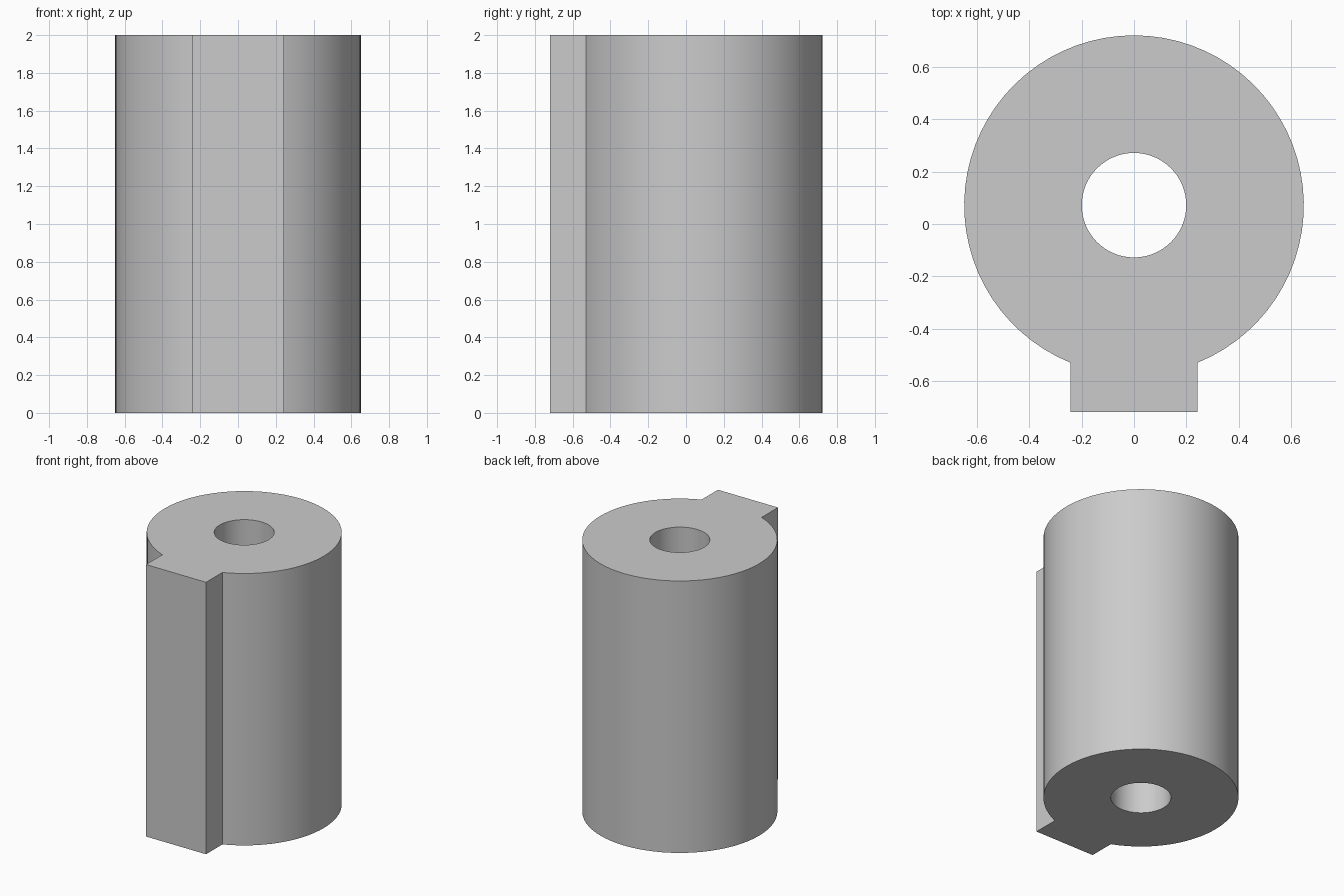
import bpy
import bmesh
import math

cube = bpy.data.objects.get("Cube")
if cube:
    bpy.data.objects.remove(cube, do_unlink=True)

HEIGHT = 2.0
CENTRE_Y = 0.072
OUTER_R, BORE_R = 0.65, 0.20
KEY_HALF, KEY_FRONT = 0.244, -0.72


def arc(radius, start, end, steps):
    """Points along an arc around the bore axis."""
    angles = [start + (end - start) * i / steps for i in range(steps + 1)]
    return [(radius * math.cos(a), CENTRE_Y + radius * math.sin(a)) for a in angles]


def add_loop(bm, points):
    verts = [bm.verts.new((x, y, 0)) for x, y in points]
    return [bm.edges.new((v, verts[i - 1])) for i, v in enumerate(verts)]


# Outline: round body with a square key at the front, and a round bore
half_angle = math.asin(KEY_HALF / OUTER_R)
outline = arc(OUTER_R, half_angle - math.pi / 2, 1.5 * math.pi - half_angle, 64)
outline += [(-KEY_HALF, KEY_FRONT), (KEY_HALF, KEY_FRONT)]
bore = arc(BORE_R, 0, 2 * math.pi, 64)[:-1]

# Fill the section and extrude it to full height
bm = bmesh.new()
edges = add_loop(bm, outline) + add_loop(bm, bore)
bmesh.ops.triangle_fill(bm, use_beauty=True, edges=edges, normal=(0, 0, 1))
result = bmesh.ops.extrude_face_region(bm, geom=bm.faces[:])
top_verts = [g for g in result["geom"] if isinstance(g, bmesh.types.BMVert)]
bmesh.ops.translate(bm, verts=top_verts, vec=(0, 0, HEIGHT))
bmesh.ops.recalc_face_normals(bm, faces=bm.faces[:])

mesh = bpy.data.meshes.new("keyed_sleeve")
bm.to_mesh(mesh)
bm.free()
sleeve = bpy.data.objects.new("keyed_sleeve", mesh)
bpy.context.collection.objects.link(sleeve)

# Plain grey material
grey = bpy.data.materials.new("light_grey")
grey.use_nodes = True
grey.diffuse_color = (0.6, 0.6, 0.6, 1)
grey.node_tree.nodes["Principled BSDF"].inputs["Base Color"].default_value = (0.6, 0.6, 0.6, 1)
mesh.materials.append(grey)

# Smooth round walls, sharp rims and key corners
bpy.ops.object.select_all(action="DESELECT")
sleeve.select_set(True)
bpy.context.view_layer.objects.active = sleeve
bpy.ops.object.shade_smooth_by_angle(angle=math.radians(30))
